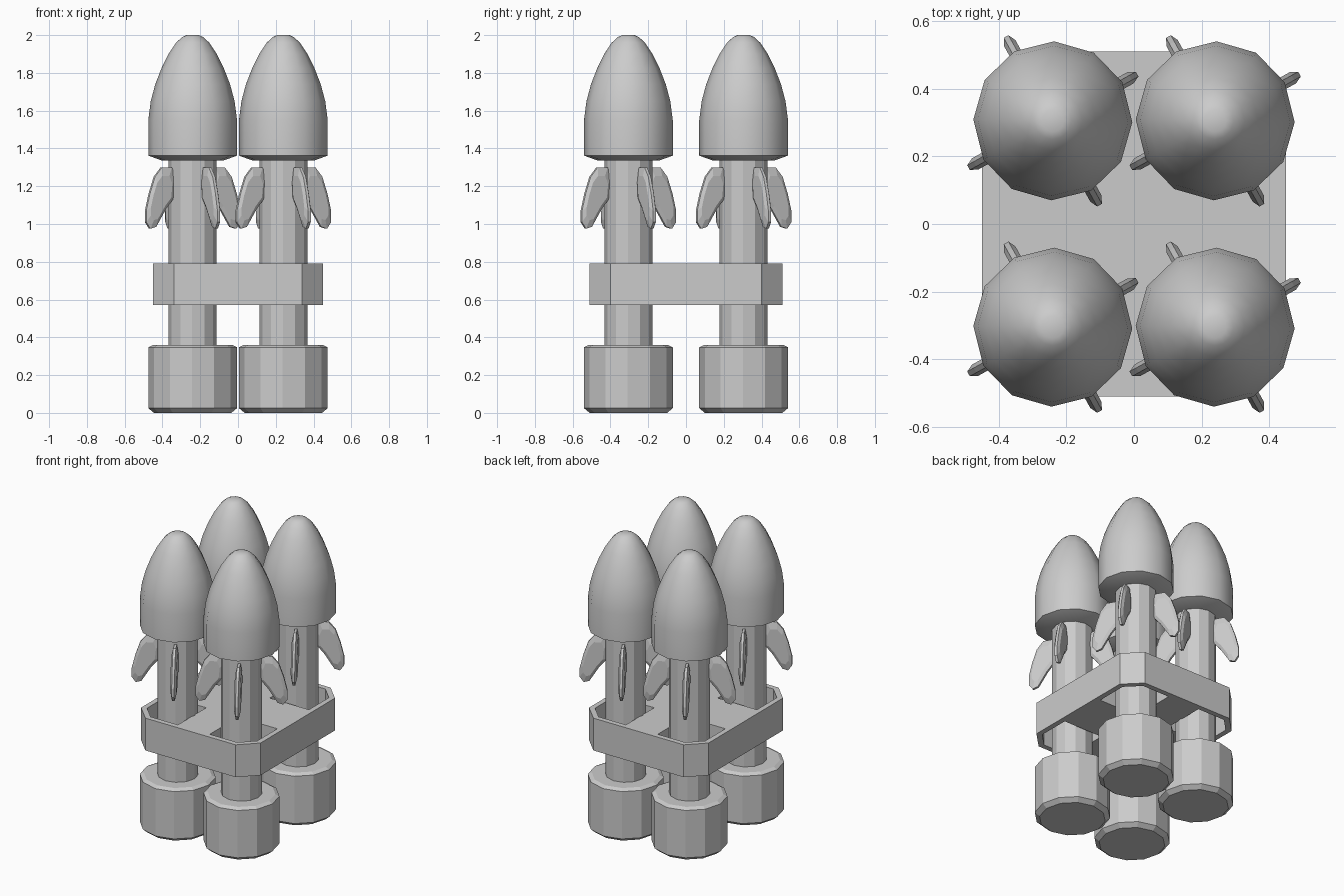
import bpy, bmesh, math

if "Cube" in bpy.data.objects:
    bpy.data.objects.remove(bpy.data.objects["Cube"])

CENTRES = [(x, y) for x in (-0.24, 0.24) for y in (-0.305, 0.305)]


def finish(name, bm, loc=(0, 0, 0)):
    bmesh.ops.recalc_face_normals(bm, faces=bm.faces)
    me = bpy.data.meshes.new(name)
    bm.to_mesh(me)
    bm.free()
    ob = bpy.data.objects.new(name, me)
    ob.location = loc
    bpy.context.collection.objects.link(ob)
    return ob


def stack(loops):
    """Skin a list of matching closed loops and cap both ends."""
    bm = bmesh.new()
    rings = [[bm.verts.new(p) for p in lp] for lp in loops]
    n = len(rings[0])
    for a, b in zip(rings, rings[1:]):
        for i in range(n):
            j = (i + 1) % n
            bm.faces.new((a[i], a[j], b[j], b[i]))
    bm.faces.new(rings[0][::-1])
    bm.faces.new(rings[-1])
    return bm


def lathe(profile, sides=12):
    off = math.radians(-1)
    return stack([[(r * math.cos(off + i * math.tau / sides),
                    r * math.sin(off + i * math.tau / sides), z)
                   for i in range(sides)] for r, z in profile])


def prism(outline, z0, z1):
    return stack([[(x, y, z) for x, y in outline] for z in (z0, z1)])


# Profiles (radius, height)
NOSE = [(0.16, 1.335), (0.235, 1.362), (0.235, 1.55), (0.222, 1.65), (0.198, 1.74),
        (0.165, 1.825), (0.128, 1.90), (0.088, 1.96), (0.055, 1.99), (0.033, 2.0)]
TUBE = [(0.127, 0.34), (0.127, 1.35)]
BASE = [(0.205, 0), (0.235, 0.025), (0.235, 0.347), (0.21, 0.36)]
FIN = [(0.13, 1.30), (0.19, 1.30), (0.232, 1.25), (0.263, 1.16), (0.285, 1.07),
       (0.285, 1.01), (0.26, 0.975), (0.225, 0.985), (0.165, 1.08), (0.115, 1.14), (0.105, 1.24)]


def fin_set():
    """Four leaf-shaped fins with bevelled rims around one tube."""
    cr = sum(p[0] for p in FIN) / len(FIN)
    cz = sum(p[1] for p in FIN) / len(FIN)
    out = bmesh.new()
    for k in range(4):
        a = math.radians(29 + 90 * k)
        c, s = math.cos(a), math.sin(a)
        loops = []
        for scale, t in ((0.72, -0.019), (1, -0.008), (1, 0.008), (0.72, 0.019)):
            pts = [(cr + (r - cr) * scale, cz + (z - cz) * scale) for r, z in FIN]
            loops.append([(r * c - t * s, r * s + t * c, z) for r, z in pts])
        part = stack(loops)
        tmp = bpy.data.meshes.new("tmp")
        part.to_mesh(tmp)
        part.free()
        out.from_mesh(tmp)
        bpy.data.meshes.remove(tmp)
    return out


# Four rockets
for i, (x, y) in enumerate(CENTRES):
    loc = (x, y, 0)
    nose = finish(f"nose_cone_{i}", lathe(NOSE), loc)
    finish(f"body_tube_{i}", lathe(TUBE), loc)
    finish(f"tail_base_{i}", lathe(BASE), loc)
    finish(f"fins_{i}", fin_set(), loc)
    bpy.ops.object.select_all(action='DESELECT')
    nose.select_set(True)
    bpy.context.view_layer.objects.active = nose
    bpy.ops.object.shade_smooth_by_angle(angle=math.radians(40))

# Holding frame: chamfered block with four through pockets
X, Y, C = 0.45, 0.51, 0.11
outline = [(X - C, -Y), (X, -Y + C), (X, Y - C), (X - C, Y),
           (-X + C, Y), (-X, Y - C), (-X, -Y + C), (-X + C, -Y)]
frame = finish("holding_frame", prism(outline, 0.57, 0.79))
for sx in (-1, 1):
    for sy in (-1, 1):
        pocket = [(0.12, 0.17), (0.415, 0.17), (0.415, 0.385), (0.325, 0.475), (0.12, 0.475)]
        cutter = finish("pocket_cutter",
                        prism([(sx * px, sy * py) for px, py in pocket], 0.5, 0.9))
        cutter.hide_render = True
        mod = frame.modifiers.new("pocket", 'BOOLEAN')
        mod.operation = 'DIFFERENCE'
        mod.solver = 'EXACT'
        mod.object = cutter
        bpy.context.view_layer.objects.active = frame
        bpy.ops.object.modifier_apply(modifier=mod.name)
        bpy.data.objects.remove(cutter)
